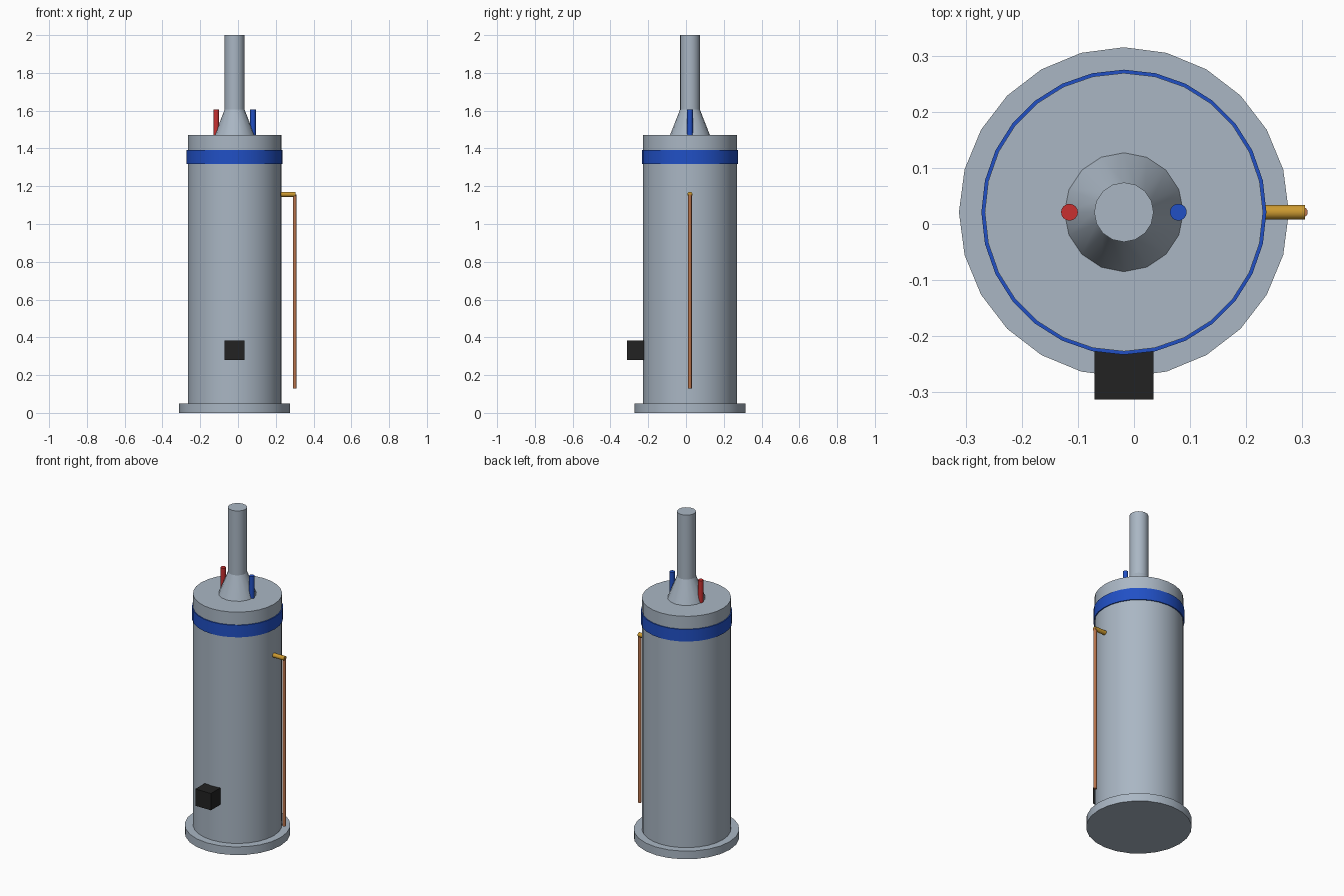
import bpy
import math

if "Cube" in bpy.data.objects:
    bpy.data.objects.remove(bpy.data.objects["Cube"])

CX, CY = -0.018, 0.021  # tank axis


def material(name, rgb):
    m = bpy.data.materials.new(name)
    m.use_nodes = True
    m.diffuse_color = (*rgb, 1)
    m.node_tree.nodes["Principled BSDF"].inputs["Base Color"].default_value = (*rgb, 1)
    return m


steel = material("steel grey", (0.40, 0.47, 0.55))
blue = material("blue", (0.015, 0.08, 0.56))
red = material("red", (0.58, 0.03, 0.03))
brass = material("brass", (0.60, 0.32, 0.03))
copper = material("copper", (0.48, 0.17, 0.07))
black = material("black", (0.016, 0.016, 0.016))


def finish(name, mat):
    ob = bpy.context.object
    ob.name = name
    ob.data.materials.append(mat)
    bpy.ops.object.shade_smooth_by_angle(angle=math.radians(30))
    return ob


def upright(name, mat, x, z0, z1, r0, r1=None, sides=16):
    """Vertical cylinder or cone frustum between two heights."""
    bpy.ops.mesh.primitive_cone_add(
        vertices=sides, radius1=r0, radius2=r0 if r1 is None else r1,
        depth=z1 - z0, location=(x, CY, (z0 + z1) / 2))
    return finish(name, mat)


# Tank and its base
upright("base_plate", steel, CX, 0, 0.05, 0.294, sides=24)
upright("tank_body", steel, CX, 0.05, 1.47, 0.248, sides=28)
upright("tank_band", blue, CX, 1.318, 1.392, 0.254, sides=28)

# Flue on top
upright("flue_hood", steel, CX, 1.47, 1.605, 0.106, 0.053)
upright("flue_pipe", steel, CX, 1.605, 2.0, 0.053)

# Water connections
upright("hot_water_pipe", red, -0.115, 1.47, 1.605, 0.015)
upright("cold_water_pipe", blue, 0.079, 1.47, 1.605, 0.015)

# Relief valve and its drain pipe
bpy.ops.mesh.primitive_cylinder_add(
    vertices=16, radius=0.0133, depth=0.09, location=(0.26, CY, 1.157),
    rotation=(0, math.pi / 2, 0))
finish("relief_valve", brass)
upright("drain_pipe", copper, 0.30, 0.128, 1.157, 0.0095)

# Control box at the front
bpy.ops.mesh.primitive_cube_add(size=1, location=(CX, -0.26, 0.331))
bpy.context.object.scale = (0.105, 0.105, 0.103)
finish("control_box", black)
